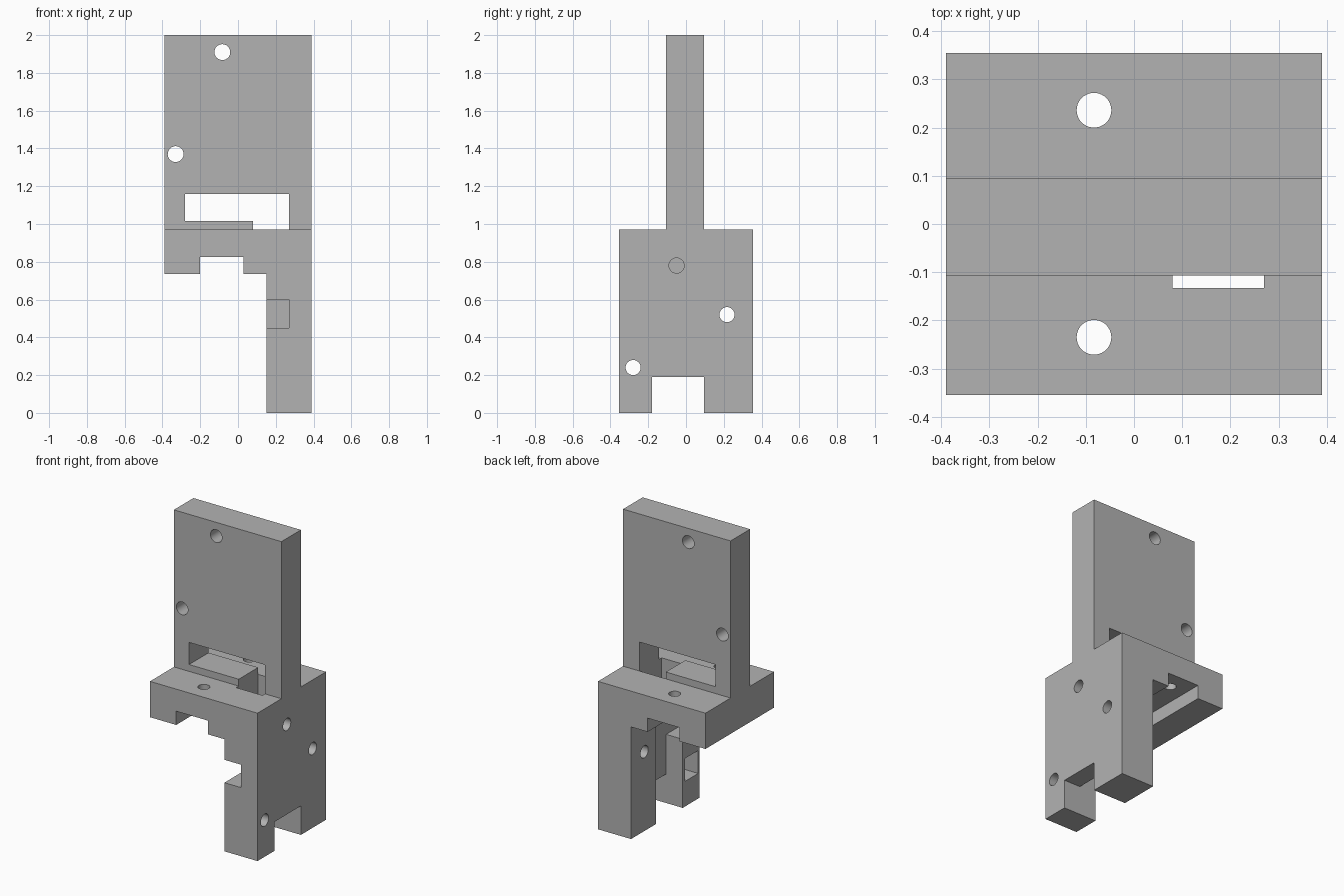
import bpy
import bmesh
import math
from mathutils import Matrix, Vector

cube = bpy.data.objects.get("Cube")
if cube:
    bpy.data.objects.remove(cube, do_unlink=True)

grey = bpy.data.materials.new("plain grey")
grey.use_nodes = True
colour = (0.45, 0.45, 0.45, 1)
grey.diffuse_color = colour
grey.node_tree.nodes["Principled BSDF"].inputs["Base Color"].default_value = colour


def make_object(name, bm):
    bmesh.ops.recalc_face_normals(bm, faces=bm.faces[:])
    mesh = bpy.data.meshes.new(name)
    bm.to_mesh(mesh)
    bm.free()
    mesh.materials.append(grey)
    obj = bpy.data.objects.new(name, mesh)
    bpy.context.collection.objects.link(obj)
    return obj


cutters = []


def cut(obj):
    obj.hide_render = True
    cutters.append(obj)


def cut_box(name, x, y, z):
    bm = bmesh.new()
    size = Vector((x[1] - x[0], y[1] - y[0], z[1] - z[0]))
    centre = Vector((sum(x) / 2, sum(y) / 2, sum(z) / 2))
    bmesh.ops.create_cube(bm, size=1, matrix=Matrix.Translation(centre) @ Matrix.Diagonal(size.to_4d()))
    cut(make_object(name, bm))


def cut_hole(name, centre, axis, length, radius):
    turn = {"X": Matrix.Rotation(math.pi / 2, 4, "Y"),
            "Y": Matrix.Rotation(math.pi / 2, 4, "X"),
            "Z": Matrix.Identity(4)}[axis]
    bm = bmesh.new()
    bmesh.ops.create_cone(bm, cap_ends=True, segments=40, radius1=radius, radius2=radius,
                          depth=length, matrix=Matrix.Translation(centre) @ turn)
    cut(make_object(name, bm))


# Bracket body: front outline with the underside groove, extruded to full depth
outline = [(-.39, .735), (-.2, .735), (-.2, .825), (.03, .825), (.03, .735),
           (.15, .735), (.15, 0), (.39, 0), (.39, 2), (-.39, 2)]
bm = bmesh.new()
face = bm.faces.new([bm.verts.new((x, -.355, z)) for x, z in outline])
extruded = bmesh.ops.extrude_face_region(bm, geom=[face])["geom"]
bmesh.ops.translate(bm, vec=(0, .71, 0), verts=[v for v in extruded if isinstance(v, bmesh.types.BMVert)])
bracket = make_object("mounting_bracket", bm)

# Thin the upright plate on both sides above the shelf
cut_box("front_step", (-1, 1), (-1, -.107), (.97, 3))
cut_box("back_step", (-1, 1), (.095, 1), (.97, 3))

# Window in the upright plate, deeper beside the tab
cut_box("window", (-.28, .27), (-.3, .3), (1.015, 1.16))
cut_box("window_drop", (.08, .27), (-.107, .3), (.97, 1.1))

# Shaft down through the shelf and along the inside of the leg
cut_box("shelf_shaft", (.08, .27), (-.133, .094), (.7, 1.05))
cut_box("leg_channel", (.1, .27), (-.18, .095), (-.1, .734))

# Leg notches and pocket
cut_box("foot_notch", (0, 1), (-.18, .095), (-.1, .19))
cut_box("front_leg_notch", (.1, .27), (-1, -.15), (.45, .6))
cut_box("inner_pocket", (.1, .27), (-.34, -.205), (.165, .315))

# Screw holes through the plate, shelf and leg
for x, z in ((-.083, 1.91), (-.33, 1.37)):
    cut_hole("plate_hole", (x, 0, z), "Y", .5, .042)
for y in (-.235, .236):
    cut_hole("shelf_hole", (-.083, y, .9), "Z", .5, .036)
for y, z in ((-.05, .78), (.217, .52), (-.28, .24)):
    cut_hole("leg_hole", (.3, y, z), "X", .4, .04)

# Apply all cuts and drop the helpers
for cutter in cutters:
    mod = bracket.modifiers.new(cutter.name, "BOOLEAN")
    mod.operation = "DIFFERENCE"
    mod.solver = "EXACT"
    mod.object = cutter
bpy.context.view_layer.update()
depsgraph = bpy.context.evaluated_depsgraph_get()
result = bpy.data.meshes.new_from_object(bracket.evaluated_get(depsgraph))
bracket.modifiers.clear()
bracket.data = result
for cutter in cutters:
    bpy.data.objects.remove(cutter, do_unlink=True)

# Smooth the hole walls, keep the edges sharp
bpy.ops.object.select_all(action="DESELECT")
bracket.select_set(True)
bpy.context.view_layer.objects.active = bracket
bpy.ops.object.shade_smooth_by_angle(angle=math.radians(30))
